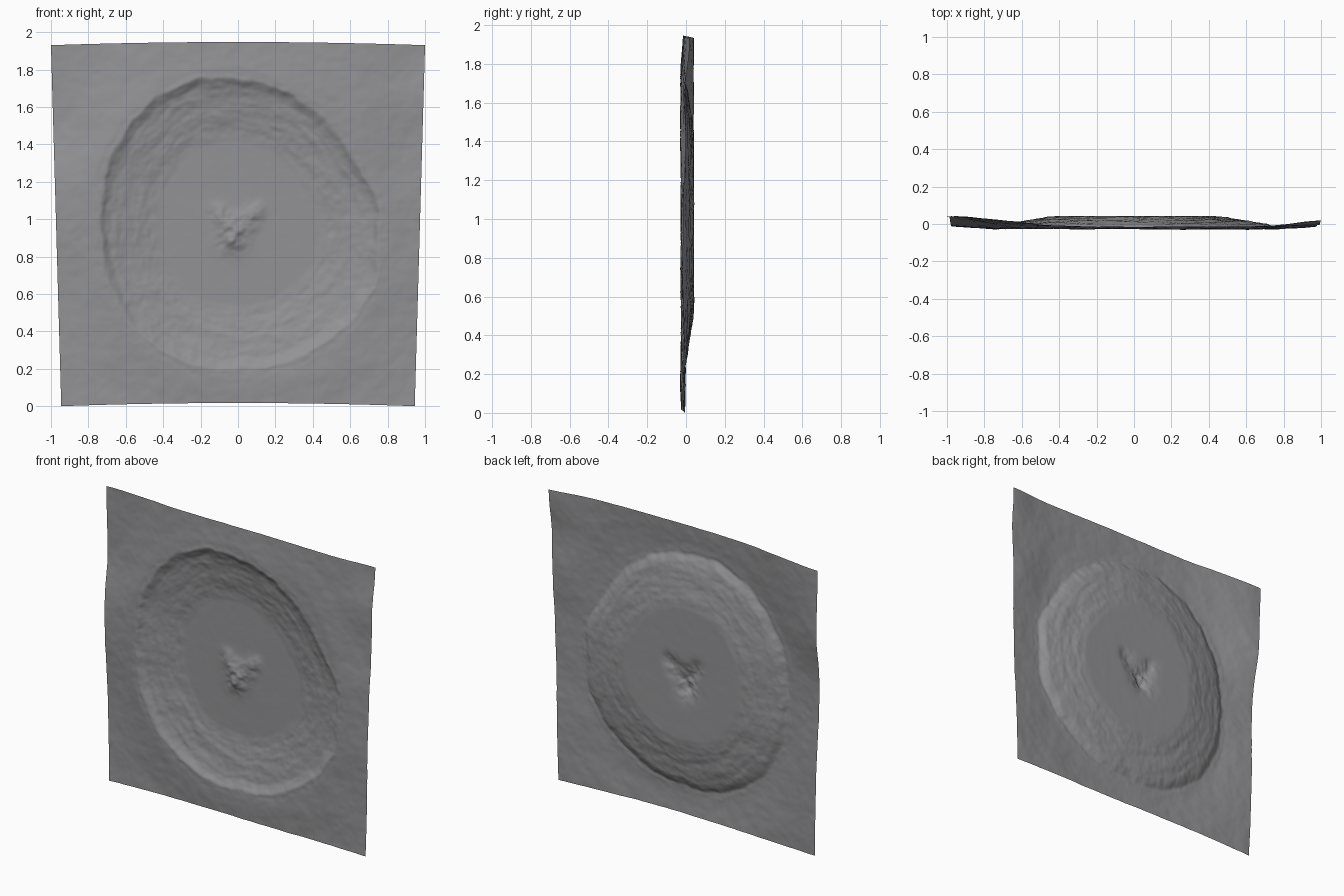
import bpy
import bmesh
import math
from mathutils import Vector, noise

cube = bpy.data.objects.get("Cube")
if cube:
    bpy.data.objects.remove(cube)

N = 200                      # grid cells per side
CENTRE = Vector((0.0, 0.98))  # crater centre in x, z

# Depth profile outward from the centre, (radius / rim radius, y)
PROFILE = [(0, .041), (.56, .042), (.64, .036), (.74, .023), (.8, .017), (.87, .007),
           (.93, -.001), (.96, -.01), (1, -.027), (1.06, -.025), (1.2, -.017),
           (1.4, -.008), (2.2, -.002)]
# Rim radius every 30 degrees, starting at +x
RIM = [.76, .71, .73, .78, .80, .77, .73, .77, .80, .78, .79, .80]
# Ridges of the central peak: x, z, width, height
PEAKS = [(-.11, 1.03, .035, .012), (-.05, .98, .04, .014), (-.03, .89, .05, .022),
         (.02, .95, .04, .014), (.07, 1.02, .035, .014), (.11, 1.05, .025, .010)]
# Broad swells of the surrounding plain: x, z, width, shift in y
SWELLS = [(-1, 1.93, .28, .046), (-1, 1.5, .16, .032), (1, 1.9, .13, .022), (.95, 1.45, .16, .012),
          (-1, .5, .2, .012), (.55, 1.6, .3, -.012), (.3, .1, .3, -.01), (-1, 1.05, .15, -.004)]


def smooth(a, b, t):
    t = max(0.0, min(1.0, (t - a) / (b - a)))
    return t * t * (3 - 2 * t)


def profile(r):
    for (r0, y0), (r1, y1) in zip(PROFILE, PROFILE[1:]):
        if r <= r1:
            return y0 + (y1 - y0) * (r - r0) / (r1 - r0)
    return PROFILE[-1][1]


def rim_radius(angle):
    a = (angle / math.tau * len(RIM)) % len(RIM)
    i = int(a)
    t = smooth(0, 1, a - i)
    return RIM[i % len(RIM)] * (1 - t) + RIM[(i + 1) % len(RIM)] * t


def fractal(x, z, scale, seed, octaves=4):
    return noise.fractal(Vector((x * scale, z * scale, seed)), 0.9, 2.0, octaves)


def gaussians(x, z, spots):
    return sum(h * math.exp(-((x - sx) ** 2 + (z - sz) ** 2) / (2 * w * w))
               for sx, sz, w, h in spots)


def depth(x, z):
    p = Vector((x, z)) - CENTRE
    angle = math.atan2(p.y, p.x)
    r = p.length / rim_radius(angle)
    # Scalloped rim and slumped terraces running around the wall
    wall = smooth(.5, .68, r) * (1 - smooth(1.0, 1.12, r))
    r += wall * .022 * fractal(x, z, 6, 3)
    y = profile(r)
    band = Vector((math.cos(angle) * 3.5, math.sin(angle) * 3.5, r * 16))
    y += wall * .0035 * noise.fractal(band, 0.9, 2.0, 4)
    y += wall * .0020 * fractal(x, z, 22, 9)
    # Rough plain outside, nearly smooth floor inside
    outside = smooth(.98, 1.15, r)
    y += outside * (.0045 * fractal(x, z, 3.5, 1) + .0012 * fractal(x, z, 14, 5))
    y += smooth(.95, 1.2, r) * gaussians(x, z, SWELLS)
    y += (1 - outside) * .0006 * fractal(x, z, 12, 7)
    # Broken central peak
    lump = gaussians(x, z, PEAKS)
    y -= lump * (1 + .8 * fractal(x, z, 16, 11))
    return max(-.045, min(.047, y))


# Cratered sheet, slightly narrower at the bottom and bowed at top and bottom
bm = bmesh.new()
rows = []
for j in range(N + 1):
    v = j / N
    row = []
    for i in range(N + 1):
        u = 2 * i / N - 1
        x = u * (.945 + .055 * v)
        z = v * 1.93 + .017 * (1 - u * u)
        row.append(bm.verts.new((x, depth(x, z), z)))
    rows.append(row)
for lower, upper in zip(rows, rows[1:]):
    for i in range(N):
        bm.faces.new((lower[i], lower[i + 1], upper[i + 1], upper[i]))
for f in bm.faces:
    f.smooth = True
mesh = bpy.data.meshes.new("crater_terrain")
bm.to_mesh(mesh)
bm.free()

# Grey rock
rock = bpy.data.materials.new("grey_rock")
rock.use_nodes = True
colour = (.29, .29, .30, 1)
rock.diffuse_color = colour
bsdf = rock.node_tree.nodes["Principled BSDF"]
bsdf.inputs["Base Color"].default_value = colour
bsdf.inputs["Roughness"].default_value = .9
mesh.materials.append(rock)

terrain = bpy.data.objects.new("crater_terrain", mesh)
bpy.context.collection.objects.link(terrain)
